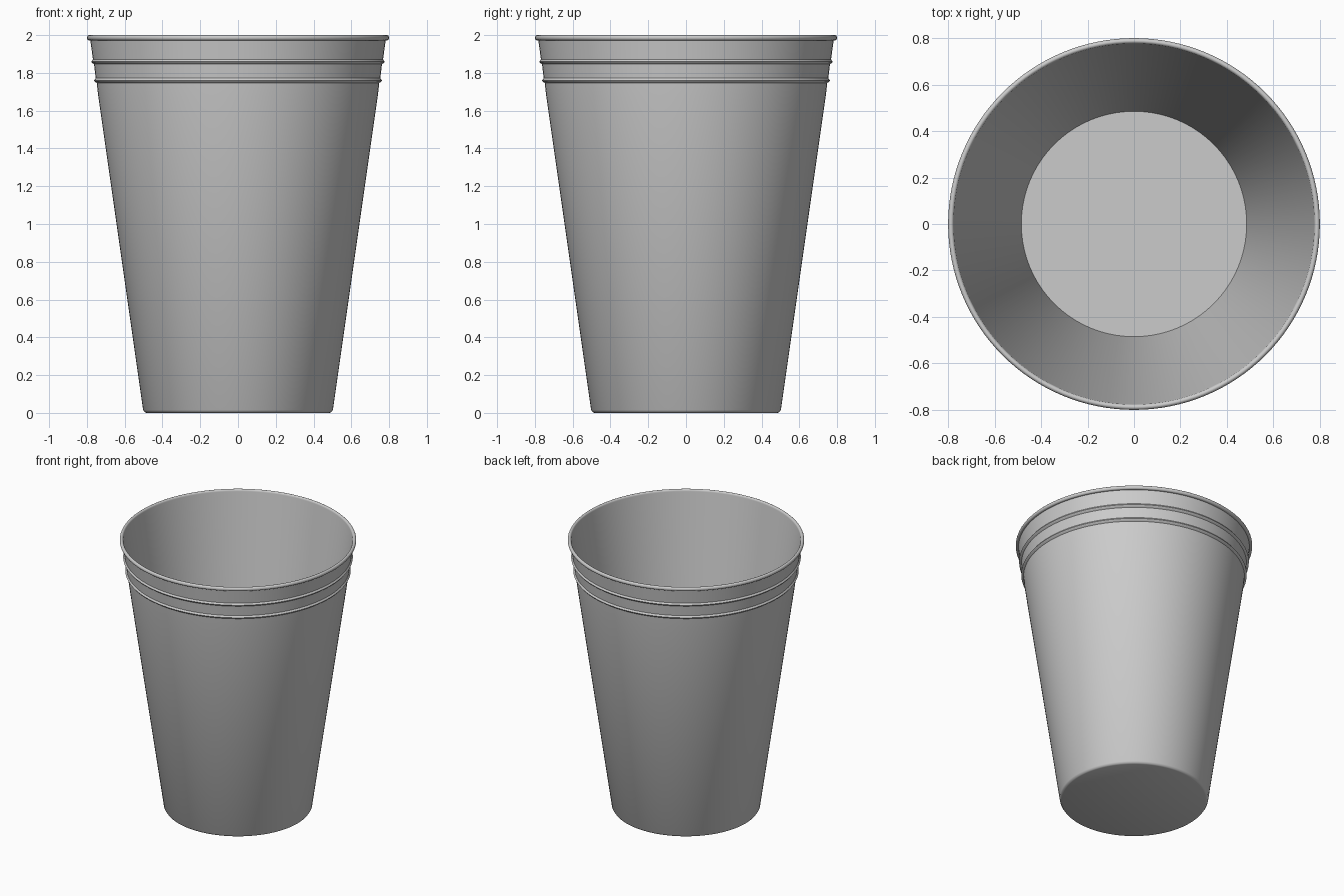
import bpy
import bmesh
from math import cos, sin, pi, radians

cube = bpy.data.objects.get("Cube")
if cube:
    bpy.data.objects.remove(cube, do_unlink=True)

SEGMENTS = 128

plastic = bpy.data.materials.new("light_grey_plastic")
plastic.use_nodes = True
plastic.diffuse_color = (0.6, 0.6, 0.6, 1)
plastic.node_tree.nodes["Principled BSDF"].inputs["Base Color"].default_value = (0.6, 0.6, 0.6, 1)


def wall(z):
    """Outer radius of the tapered wall at height z."""
    return 0.5 + 0.143 * z


def lathe(name, profile):
    """Spin an (r, z) profile around the z axis."""
    bm = bmesh.new()
    verts = [bm.verts.new((r, 0, z)) for r, z in profile]
    edges = [bm.edges.new(pair) for pair in zip(verts, verts[1:])]
    bmesh.ops.spin(bm, geom=verts + edges, axis=(0, 0, 1), cent=(0, 0, 0),
                   angle=2 * pi, steps=SEGMENTS, use_merge=True)
    bmesh.ops.remove_doubles(bm, verts=bm.verts, dist=1e-5)
    bmesh.ops.recalc_face_normals(bm, faces=bm.faces)
    mesh = bpy.data.meshes.new(name)
    bm.to_mesh(mesh)
    bm.free()
    mesh.materials.append(plastic)
    obj = bpy.data.objects.new(name, mesh)
    bpy.context.collection.objects.link(obj)
    bpy.ops.object.select_all(action="DESELECT")
    obj.select_set(True)
    bpy.context.view_layer.objects.active = obj
    bpy.ops.object.shade_smooth_by_angle(angle=radians(40))
    return obj


# Outside: flat base, rounded foot, tapered wall with two stepped ridges
outside = [(0, 0), (0.485, 0), (0.495, 0.004), (wall(0.015), 0.015), (wall(1.68), 1.68)]
for z in (1.76, 1.86):
    outside += [(wall(z) - 0.004, z - 0.014), (wall(z) + 0.006, z - 0.007),
                (wall(z) + 0.011, z), (wall(z) + 0.006, z + 0.006),
                (wall(z) + 0.002, z + 0.012)]

# Rolled lip, from its underside round to the inner edge
outside.append((wall(1.97), 1.972))
lip = [(0.788 + 0.012 * cos(a), 1.986 + 0.014 * sin(a))
       for a in (radians(d) for d in range(-80, 181, 20))]

# Inside: plain tapered wall down to the flat floor
inside = [(wall(1.97) - 0.008, 1.97), (0.485, 0.012), (0, 0.012)]

lathe("cup", outside + lip + inside)
